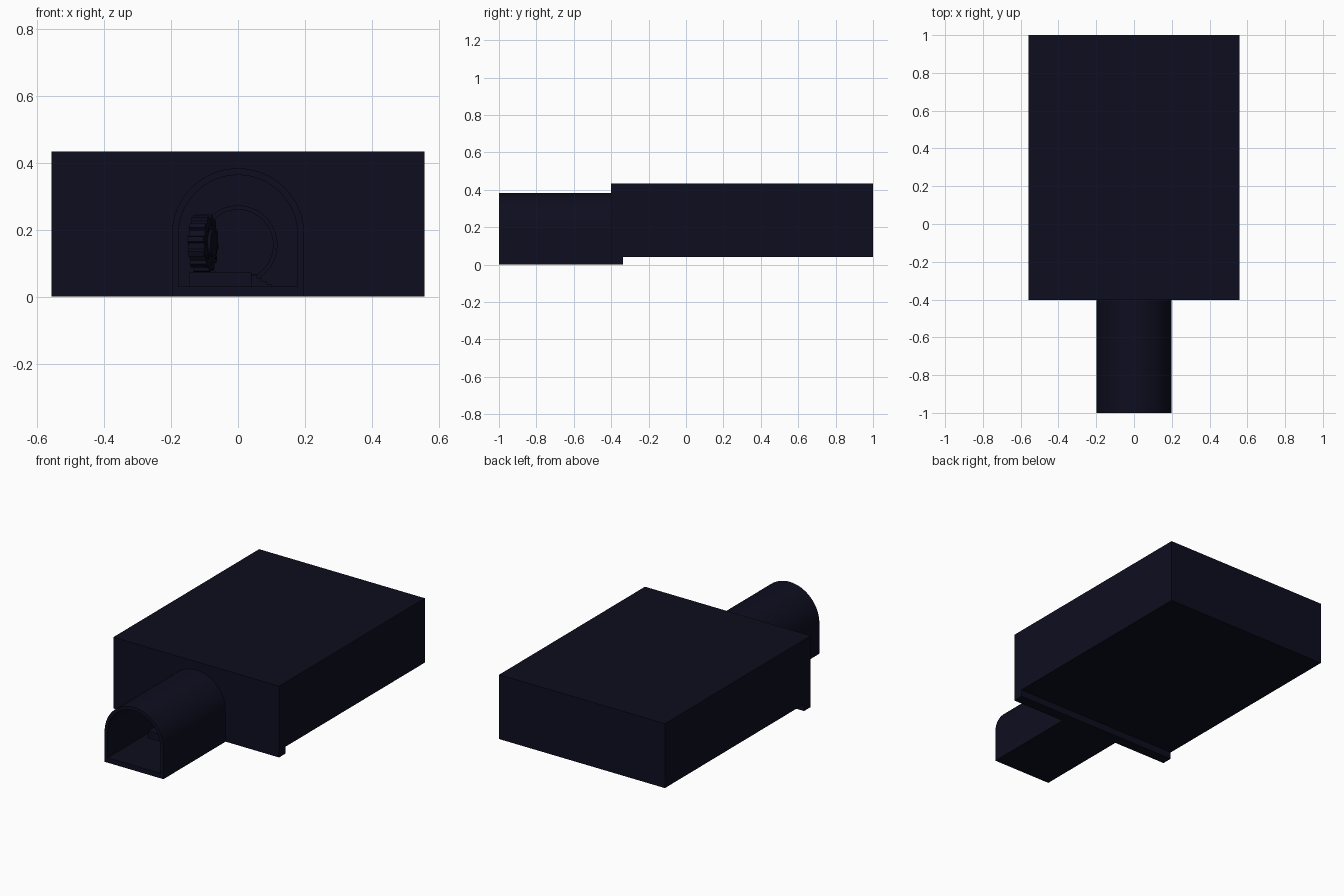
import bpy, bmesh, math
from mathutils import Matrix

if "Cube" in bpy.data.objects:
    bpy.data.objects.remove(bpy.data.objects["Cube"])


def mat(name, c):
    m = bpy.data.materials.new(name)
    m.diffuse_color = (*c, 1)
    m.use_nodes = True
    m.node_tree.nodes["Principled BSDF"].inputs["Base Color"].default_value = m.diffuse_color
    return m


NAVY = mat("dark navy", (0.004, 0.0042, 0.0135))


def finish(bm, name, smooth=False):
    bmesh.ops.recalc_face_normals(bm, faces=bm.faces)
    me = bpy.data.meshes.new(name)
    bm.to_mesh(me)
    bm.free()
    ob = bpy.data.objects.new(name, me)
    bpy.context.collection.objects.link(ob)
    me.materials.append(NAVY)
    bpy.context.view_layer.objects.active = ob
    if smooth:
        bpy.ops.object.select_all(action='DESELECT')
        ob.select_set(True)
        bpy.ops.object.shade_smooth_by_angle(angle=math.radians(35))
    return ob


def box(name, x0, x1, y0, y1, z0, z1):
    bm = bmesh.new()
    bmesh.ops.create_cube(bm, size=1)
    for v in bm.verts:
        v.co = ((x0 + x1) / 2 + v.co.x * (x1 - x0),
                (y0 + y1) / 2 + v.co.y * (y1 - y0),
                (z0 + z1) / 2 + v.co.z * (z1 - z0))
    return finish(bm, name)


def prism(name, pts, y0, y1, smooth=False, matrix=None):
    """Extrude an XZ outline along y."""
    bm = bmesh.new()
    f = bm.faces.new([bm.verts.new((x, y0, z)) for x, z in pts])
    r = bmesh.ops.extrude_face_region(bm, geom=[f])
    vs = [g for g in r['geom'] if isinstance(g, bmesh.types.BMVert)]
    bmesh.ops.translate(bm, verts=vs, vec=(0, y1 - y0, 0))
    if matrix:
        bmesh.ops.transform(bm, matrix=matrix, verts=bm.verts)
    return finish(bm, name, smooth)


def arch(r, zc, zb, n=32):
    arc = [(r * math.cos(math.pi * i / n), zc + r * math.sin(math.pi * i / n))
           for i in range(n + 1)]
    return [(-r, zb), (r, zb)] + arc


def circle(r, zc=0, n=48):
    return [(r * math.cos(math.tau * i / n), zc + r * math.sin(math.tau * i / n))
            for i in range(n)]


def cut(ob, cutter):
    m = ob.modifiers.new("cut", 'BOOLEAN')
    m.operation, m.solver, m.object = 'DIFFERENCE', 'EXACT', cutter
    bpy.context.view_layer.objects.active = ob
    bpy.ops.object.modifier_apply(modifier="cut")
    bpy.data.objects.remove(cutter, do_unlink=True)


# Arched entrance tunnel, hollow and open at the front
tunnel = prism("tunnel", arch(0.198, 0.186, 0.0), -1.0, -0.40, True)
cut(tunnel, prism("tunnel_cutter", arch(0.178, 0.186, 0.03), -1.1, -0.3))

# Bulkhead with the round doorway
wall = box("bulkhead", -0.558, 0.558, -0.402, -0.338, 0.0, 0.434)
cut(wall, prism("doorway_cutter", circle(0.105, 0.155), -0.5, -0.2))

# Large hall behind the bulkhead
T = 0.025
box("hall_roof", -0.558, 0.558, -0.338, 1.0, 0.434 - T, 0.434)
box("hall_floor", -0.558, 0.558, -0.338, 1.0, 0.042, 0.042 + T)
box("hall_back_wall", -0.558 + T, 0.558 - T, 1.0 - T, 1.0, 0.042 + T, 0.434 - T)
for side, x in (("left", -0.558), ("right", 0.558 - T)):
    box(f"hall_{side}_wall", x, x + T, -0.338, 1.0, 0.042 + T, 0.434 - T)

# Raised platform and steps in front of the doorway
box("platform", -0.145, 0.04, -0.66, -0.402, 0.03, 0.072)
for i in range(4):
    box(f"step_{i + 1}", 0.04 + i * 0.015, 0.055 + i * 0.015,
        -0.62, -0.44, 0.03, 0.065 - i * 0.009)

# Round doorway frame
frame = prism("doorway_frame", circle(0.118, 0.155), -0.42, -0.402, True)
cut(frame, prism("frame_cutter", circle(0.105, 0.155), -0.5, -0.3))

# Toothed round door, standing open on the left
teeth = 12
outline = []
for i in range(teeth):
    for f, r in ((0, 0.076), (0.45, 0.076), (0.55, 0.086), (0.9, 0.086)):
        a = math.tau * (i + f) / teeth
        outline.append((r * math.cos(a), r * math.sin(a)))
swing = Matrix.Translation((-0.105, -0.5, 0.160)) @ Matrix.Rotation(math.radians(75), 4, 'Z')
prism("round_door", outline, -0.025, 0.025, matrix=swing)
prism("door_hub", circle(0.04, n=32), -0.034, 0.034, True, swing)
for i in range(8):
    a = math.tau * i / 8
    m = swing @ Matrix.Translation((0.058 * math.cos(a), 0, 0.058 * math.sin(a)))
    prism(f"door_bolt_{i + 1}", circle(0.006, n=10), -0.029, 0.029, True, m)
